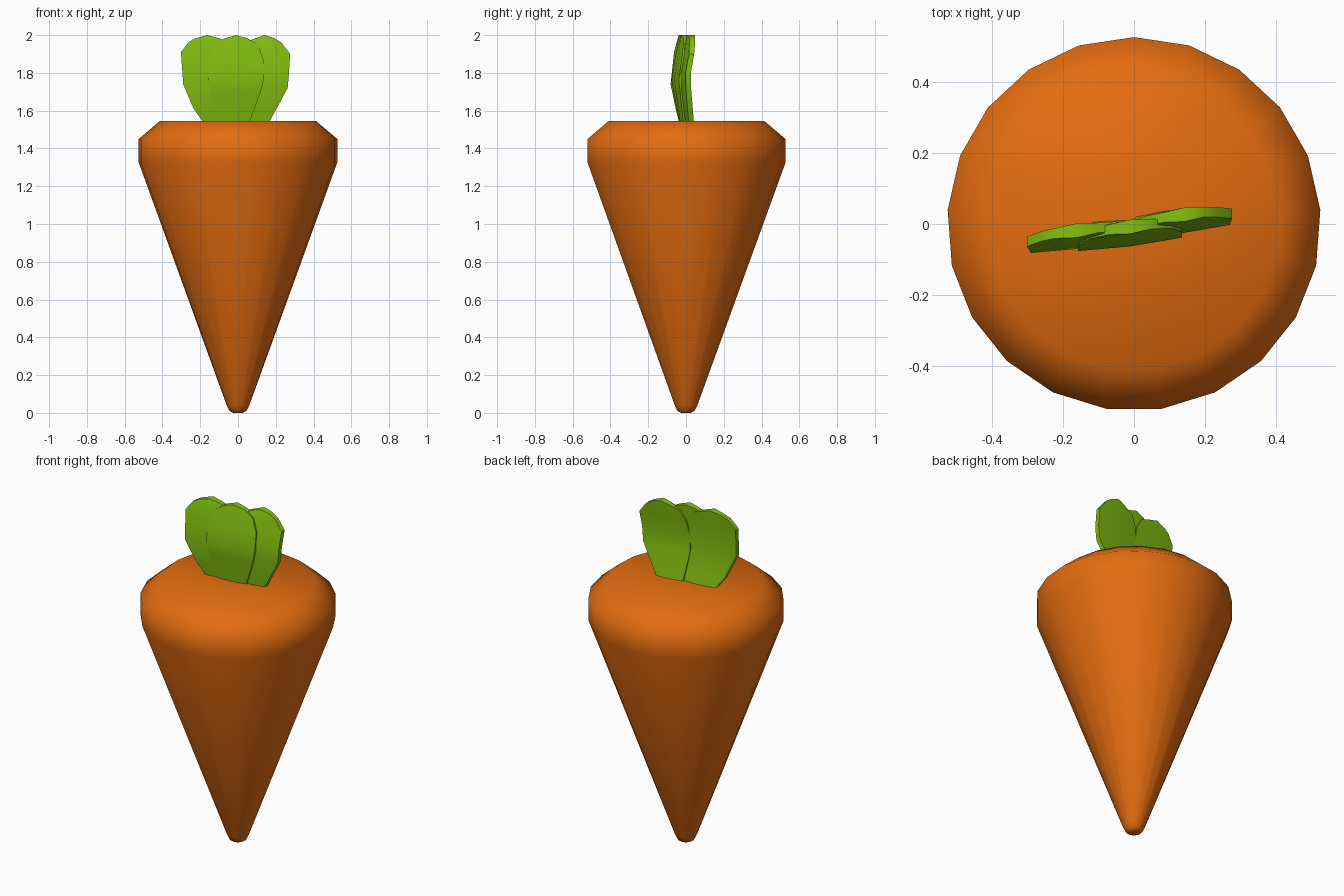
import bpy, bmesh, math

if "Cube" in bpy.data.objects:
    bpy.data.objects.remove(bpy.data.objects["Cube"])


def material(name, rgb):
    m = bpy.data.materials.new(name)
    m.diffuse_color = (*rgb, 1)
    m.use_nodes = True
    m.node_tree.nodes["Principled BSDF"].inputs["Base Color"].default_value = m.diffuse_color
    return m


def make_object(name, bm, mat):
    bmesh.ops.recalc_face_normals(bm, faces=bm.faces)
    me = bpy.data.meshes.new(name)
    bm.to_mesh(me)
    bm.free()
    me.materials.append(mat)
    ob = bpy.data.objects.new(name, me)
    bpy.context.collection.objects.link(ob)
    for p in me.polygons:
        p.use_smooth = True
    return ob


orange = material("carrot orange", (0.77, 0.15, 0.005))
green = material("leaf green", (0.23, 0.53, 0.005))

# Root: 21-sided turned profile with chamfered shoulder and blunt tip
SIDES = 21
profile = [(0.026, 0), (0.045, 0.01), (0.06, 0.04), (0.527, 1.325),
           (0.527, 1.45), (0.415, 1.545)]
bm = bmesh.new()
rings = []
for r, z in profile:
    angles = [math.pi / 2 + 2 * math.pi * i / SIDES for i in range(SIDES)]
    rings.append([bm.verts.new((r * math.cos(a), r * math.sin(a), z)) for a in angles])
for lo, hi in zip(rings, rings[1:]):
    for i in range(SIDES):
        j = (i + 1) % SIDES
        bm.faces.new((lo[i], lo[j], hi[j], hi[i]))
bm.faces.new(rings[0][::-1])
bm.faces.new(rings[-1])
make_object("carrot_root", bm, orange)


# Leaves: thick plates bowed toward the front at mid height
def bend(z):
    if z < 1.77:
        return -0.035 * (z - 1.54) / 0.23
    return -0.035 + 0.04 * (z - 1.77) / 0.23


def leaf(name, rows, y_off):
    bm = bmesh.new()
    xc = sum(l + r for _, l, r in rows) / (2 * len(rows))
    grids = {}
    for side in (-1, 1):
        grid = []
        for z, l, r in rows:
            mid = (l + r) / 2
            row = []
            # slimmer at the edges, thicker along the middle
            for x, half, dz in ((l, 0.014, 0), (mid, 0.02, 0.017 if z > 1.95 else 0),
                                (r, 0.014, 0)):
                y = y_off + 0.13 * (x - xc) + bend(z) + side * half
                row.append(bm.verts.new((x, y, z + dz)))
            grid.append(row)
        for a, b in zip(grid, grid[1:]):
            for i in range(2):
                bm.faces.new((a[i], a[i + 1], b[i + 1], b[i]))
        grids[side] = grid

    def border(g):
        return g[0] + [r[2] for r in g[1:]] + [g[-1][1]] + [r[0] for r in g[:0:-1]]
    f, k = border(grids[-1]), border(grids[1])
    for i in range(len(f)):
        j = (i + 1) % len(f)
        bm.faces.new((f[i], f[j], k[j], k[i]))
    ob = make_object(name, bm, green)
    bpy.context.view_layer.objects.active = ob
    ob.select_set(True)
    bpy.ops.object.shade_smooth_by_angle(angle=math.radians(40))
    ob.select_set(False)


leaf("leaf_middle", [(1.52, -0.095, 0.055), (1.70, -0.15, 0.12), (1.76, -0.158, 0.135),
                     (1.87, -0.155, 0.135), (1.95, -0.125, 0.105), (1.983, -0.07, 0.05)], -0.01)
leaf("leaf_left", [(1.52, -0.17, -0.03), (1.61, -0.235, -0.02), (1.74, -0.29, -0.01),
                   (1.91, -0.302, -0.02), (1.965, -0.26, -0.05), (1.983, -0.225, -0.10)], -0.018)
leaf("leaf_right", [(1.52, 0.01, 0.155), (1.72, -0.02, 0.263), (1.80, -0.02, 0.27),
                    (1.90, -0.005, 0.276), (1.96, 0.03, 0.23), (1.983, 0.09, 0.195)], 0.022)
